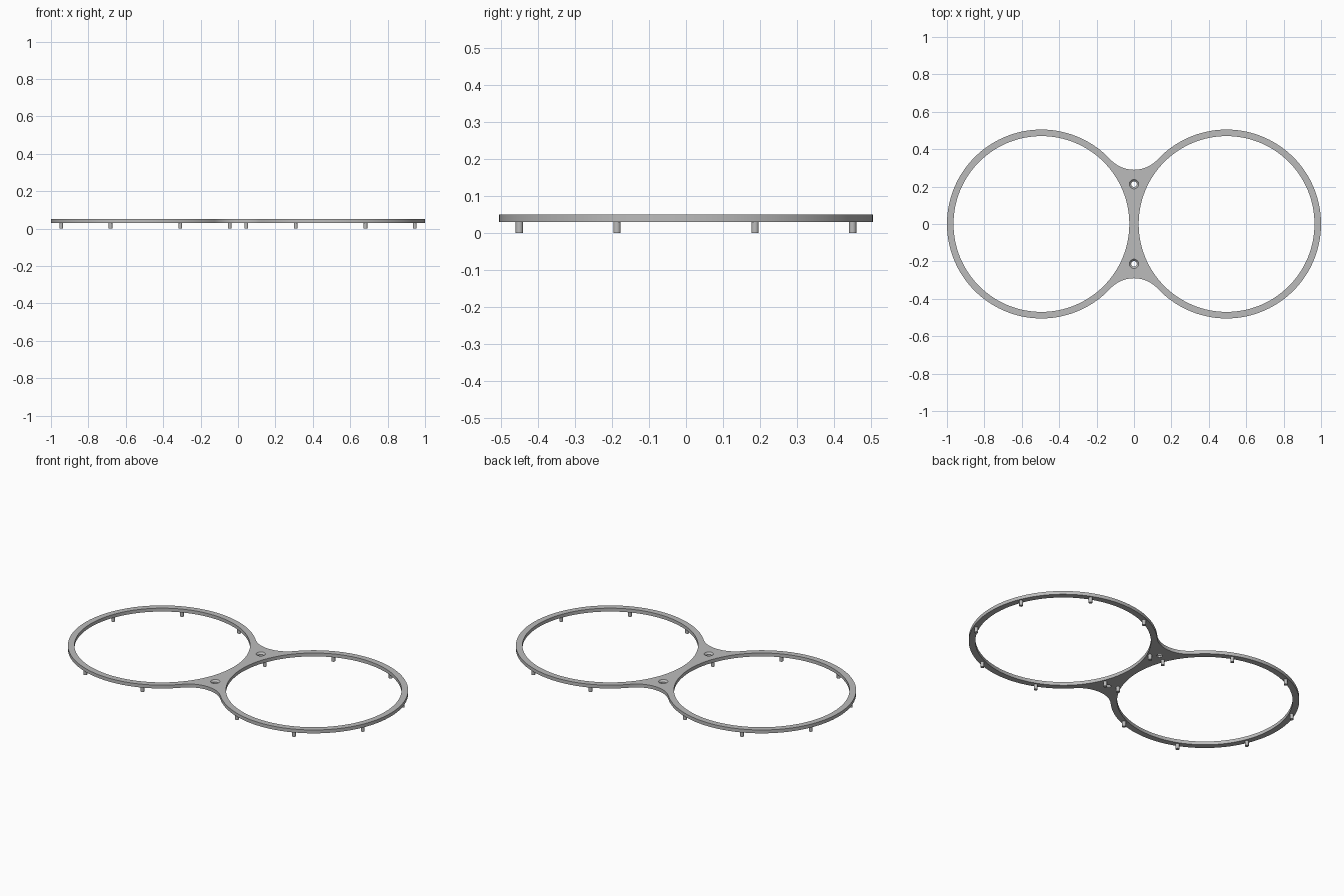
import bpy, bmesh, math
from mathutils import Vector

if "Cube" in bpy.data.objects:
    bpy.data.objects.remove(bpy.data.objects["Cube"])

RING_X, OUTER, INNER = 0.495, 0.505, 0.47
BOTTOM, TOP = 0.03, 0.05
NECK = 0.29          # half length of the bridge on the centre line
HOLE_Y = 0.213

grey = bpy.data.materials.new("satin grey")
grey.use_nodes = True
colour = (0.5, 0.5, 0.5, 1)
grey.diffuse_color = colour
grey.node_tree.nodes["Principled BSDF"].inputs["Base Color"].default_value = colour


def make_object(name, bm):
    bmesh.ops.recalc_face_normals(bm, faces=bm.faces)
    mesh = bpy.data.meshes.new(name)
    bm.to_mesh(mesh)
    bm.free()
    mesh.materials.append(grey)
    obj = bpy.data.objects.new(name, mesh)
    bpy.context.collection.objects.link(obj)
    return obj


def cylinder(name, x, y, z0, z1, r0, r1, sides):
    bm = bmesh.new()
    bmesh.ops.create_cone(bm, cap_ends=True, segments=sides,
                          radius1=r0, radius2=r1, depth=z1 - z0)
    bmesh.ops.translate(bm, verts=bm.verts, vec=(x, y, (z0 + z1) / 2))
    return make_object(name, bm)


def arc(cx, cy, radius, start, end, steps):
    return [Vector((cx + radius * math.cos(a), cy + radius * math.sin(a), BOTTOM))
            for a in (start + (end - start) * i / steps for i in range(steps + 1))]


def smooth(obj):
    bpy.ops.object.select_all(action="DESELECT")
    obj.select_set(True)
    bpy.context.view_layer.objects.active = obj
    bpy.ops.object.shade_smooth_by_angle(angle=math.radians(30))


# Outline: two outer arcs joined by tangent concave fillets
fillet = (RING_X**2 + NECK**2 - OUTER**2) / (2 * (OUTER - NECK))
fillet_y = NECK + fillet
touch = math.atan2(fillet_y, RING_X)
outline = arc(RING_X, 0, OUTER, touch - math.pi, math.pi - touch, 96)
outline += arc(0, fillet_y, fillet, -touch, touch - math.pi, 24)[1:]
outline += arc(-RING_X, 0, OUTER, touch, 2 * math.pi - touch, 96)[1:]
outline += arc(0, -fillet_y, fillet, math.pi - touch, touch, 24)[1:-1]

bm = bmesh.new()
face = bm.faces.new([bm.verts.new(p) for p in outline])
lifted = bmesh.ops.extrude_face_region(bm, geom=[face])["geom"]
bmesh.ops.translate(bm, vec=(0, 0, TOP - BOTTOM),
                    verts=[v for v in lifted if isinstance(v, bmesh.types.BMVert)])
frame = make_object("double_ring_frame", bm)

# Large ring openings and countersunk screw holes
cutters = []
for side in (-1, 1):
    cutters += [
        cylinder("ring_cutter", side * RING_X, 0, 0, 0.1, INNER, INNER, 128),
        cylinder("screw_cutter", 0, side * HOLE_Y, 0, 0.1, 0.015, 0.015, 32),
        cylinder("countersink_cutter", 0, side * HOLE_Y, 0.038, 0.052, 0.013, 0.027, 32),
    ]
for cutter in cutters:
    cut = frame.modifiers.new("opening", "BOOLEAN")
    cut.operation, cut.solver, cut.object = "DIFFERENCE", "EXACT", cutter
bpy.context.view_layer.objects.active = frame
for cut in list(frame.modifiers):
    bpy.ops.object.modifier_apply(modifier=cut.name)
for cutter in cutters:
    bpy.data.objects.remove(cutter)
smooth(frame)

# Eight locating pins under each ring
for name, side in (("right", -1), ("left", 1)):
    for i in range(8):
        a = math.radians(22.5 + 45 * i)
        radius = (OUTER + INNER) / 2
        pin = cylinder(f"{name}_pin_{i + 1}", side * RING_X + radius * math.cos(a),
                       radius * math.sin(a), 0, BOTTOM + 0.002, 0.01, 0.01, 20)
        smooth(pin)
